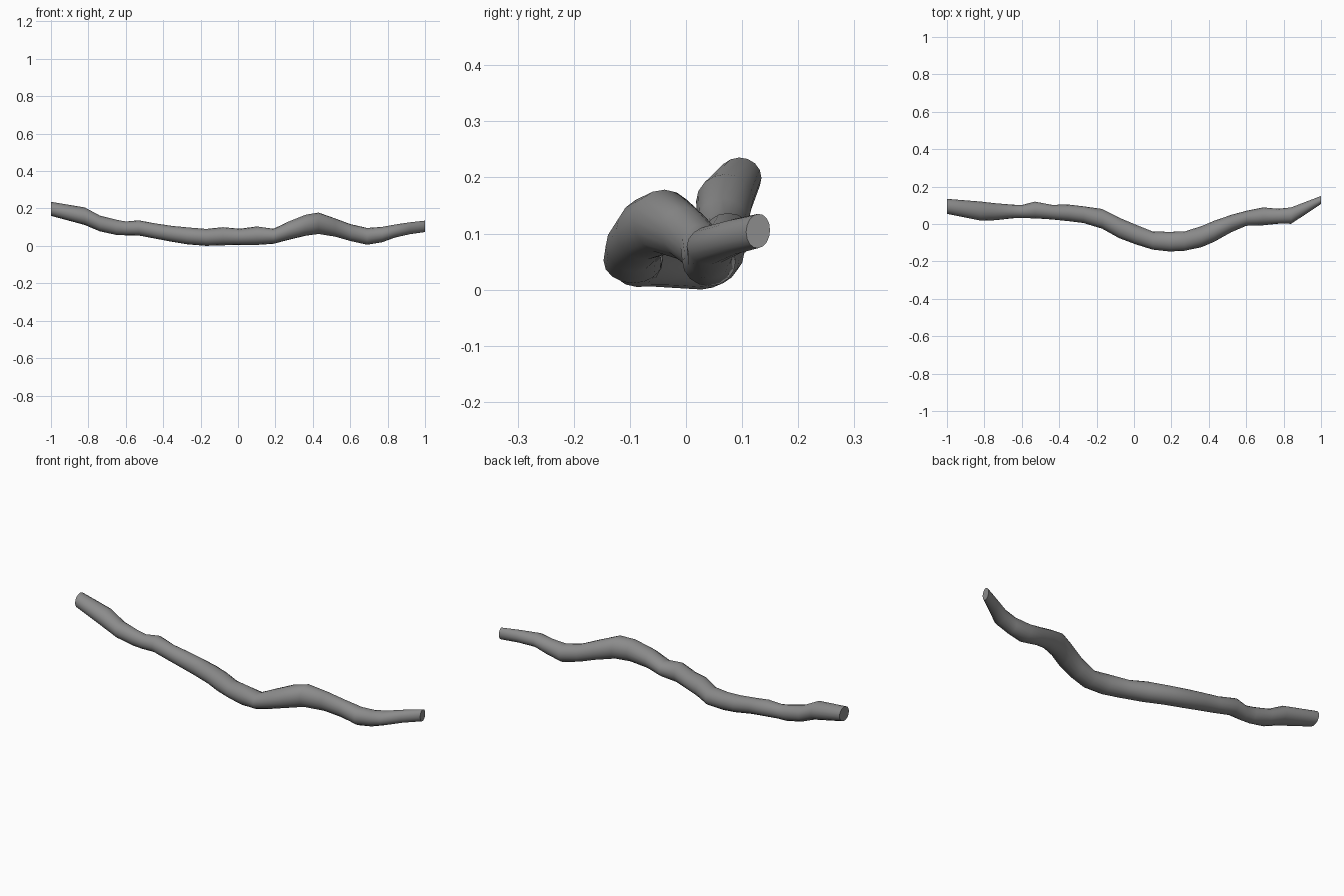
import bpy, bmesh, math

SIDES = 16
GROW = 1.04   # makes up for the flats of the polygonal section
# Stations along the branch: x, y low, y high, z low, z high
STATIONS = [
    (-1.00, .056, .133, .162, .234),
    (-0.82, .020, .118, .114, .204),
    (-0.74, .022, .109, .080, .161),
    (-0.65, .032, .102, .060, .138),
    (-0.60, .033, .100, .058, .129),
    (-0.53, .032, .118, .057, .135),
    (-0.44, .026, .101, .040, .118),
    (-0.35, .017, .102, .023, .105),
    (-0.27, .007, .093, .010, .097),
    (-0.17, -.023, .078, .002, .089),
    (-0.08, -.073, .032, .005, .098),
    (0.01, -.107, -.006, .007, .090),
    (0.10, -.135, -.042, .007, .102),
    (0.19, -.145, -.044, .013, .090),
    (0.27, -.141, -.042, .034, .128),
    (0.36, -.122, -.014, .056, .164),
    (0.43, -.092, .016, .066, .176),
    (0.52, -.042, .047, .051, .145),
    (0.60, -.008, .069, .028, .115),
    (0.69, -.005, .087, .008, .094),
    (0.77, .003, .080, .021, .100),
    (0.84, .003, .087, .046, .113),
    (0.92, .055, .118, .064, .125),
    (1.00, .108, .149, .075, .134),
]

bm = bmesh.new()
centres = [(x, (a + b) / 2, (c + d) / 2) for x, a, b, c, d in STATIONS]
rings = []
for i, (x, y0, y1, z0, z1) in enumerate(STATIONS):
    # Skew each oval so the tube stays round about its local direction
    p, q = centres[max(i - 1, 0)], centres[min(i + 1, len(centres) - 1)]
    sy, sz = (q[1] - p[1]) / (q[0] - p[0]), (q[2] - p[2]) / (q[0] - p[0])
    skew = math.asin(sy * sz / math.sqrt((1 + sy * sy) * (1 + sz * sz)))
    _, cy, cz = centres[i]
    ry, rz = GROW * (y1 - y0) / 2, GROW * (z1 - z0) / 2
    ring = []
    for k in range(SIDES):
        t = 2 * math.pi * k / SIDES
        ring.append(bm.verts.new((x, cy + ry * math.cos(t), cz + rz * math.sin(t + skew))))
    rings.append(ring)

# Bark skin between rings, and cut ends
for a, b in zip(rings, rings[1:]):
    for k in range(SIDES):
        n = (k + 1) % SIDES
        bm.faces.new((a[k], a[n], b[n], b[k]))
bm.faces.new(rings[0])
bm.faces.new(rings[-1])
bmesh.ops.recalc_face_normals(bm, faces=bm.faces)

mesh = bpy.data.meshes.new("branch")
bm.to_mesh(mesh)
bm.free()
branch = bpy.data.objects.new("branch", mesh)
bpy.context.collection.objects.link(branch)

# Dark grey bark
bark = bpy.data.materials.new("bark")
bark.diffuse_color = (0.26, 0.26, 0.26, 1)
mesh.materials.append(bark)

bpy.context.view_layer.objects.active = branch
branch.select_set(True)
bpy.ops.object.shade_smooth_by_angle(angle=math.radians(50))
